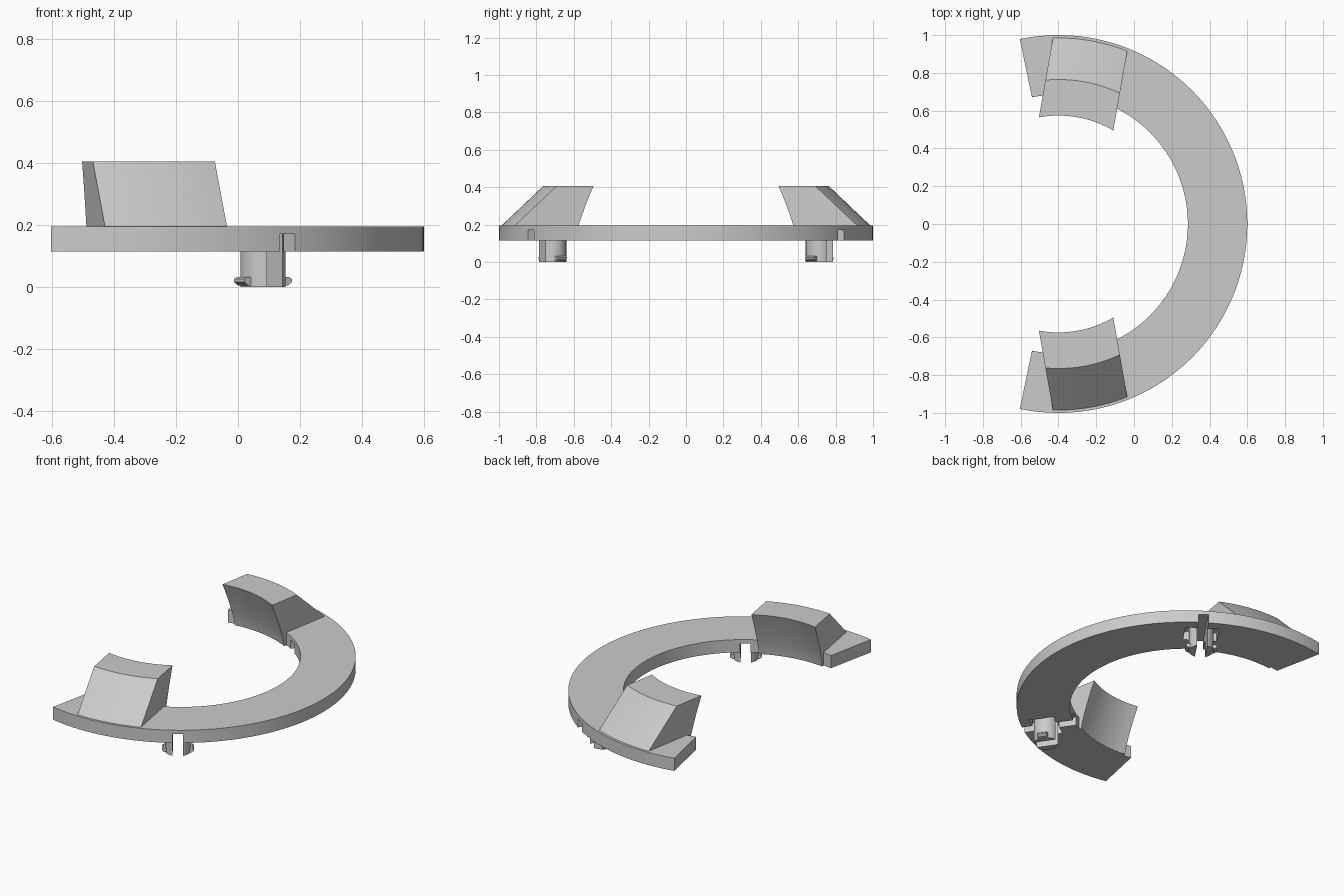
import bpy
import bmesh
from math import sin, cos, radians, sqrt, asin
from mathutils import Matrix, Vector

cube = bpy.data.objects.get("Cube")
if cube:
    bpy.data.objects.remove(cube, do_unlink=True)

grey = bpy.data.materials.new("plain_grey")
grey.use_nodes = True
grey.diffuse_color = (0.6, 0.6, 0.6, 1)
grey.node_tree.nodes["Principled BSDF"].inputs["Base Color"].default_value = grey.diffuse_color

CENTRE = Vector((-0.4, 0, 0))
OUTER, INNER = 1.0, 0.685
BOTTOM, TOP, RECESS = 0.115, 0.195, 0.17
PEG_R, PEG_ANGLE, BLOCK_ANGLE, END_ANGLE = 0.86, 56, 80, 101.8


def loft(name, sections, angle=0):
    """Skin a list of closed sections, cap both ends, turn about the ring centre."""
    bm = bmesh.new()
    rows = [[bm.verts.new(p) for p in s] for s in sections]
    n = len(rows[0])
    for a, b in zip(rows, rows[1:]):
        for i in range(n):
            j = (i + 1) % n
            bm.faces.new((a[i], a[j], b[j], b[i]))
    bm.faces.new(rows[0])
    bm.faces.new(rows[-1])
    bmesh.ops.recalc_face_normals(bm, faces=bm.faces)
    bm.transform(Matrix.Translation(CENTRE) @ Matrix.Rotation(radians(angle), 4, 'Z'))
    mesh = bpy.data.meshes.new(name)
    bm.to_mesh(mesh)
    bm.free()
    mesh.materials.append(grey)
    obj = bpy.data.objects.new(name, mesh)
    bpy.context.collection.objects.link(obj)
    return obj


def prism(name, outline, z0, z1, angle):
    return loft(name, [[(x, y, z) for x, y in outline] for z in (z0, z1)], angle)


def activate(obj):
    bpy.ops.object.select_all(action='DESELECT')
    obj.select_set(True)
    bpy.context.view_layer.objects.active = obj


def smooth(obj):
    activate(obj)
    bpy.ops.object.shade_smooth_by_angle(angle=radians(25))


def cut(target, cutter):
    cutter.hide_render = True
    mod = target.modifiers.new("cut", 'BOOLEAN')
    mod.operation = 'DIFFERENCE'
    mod.solver = 'EXACT'
    mod.object = cutter
    activate(target)
    bpy.ops.object.modifier_apply(modifier=mod.name)
    bpy.data.objects.remove(cutter, do_unlink=True)


def box(x0, x1, half):
    return [(x0, -half), (x1, -half), (x1, half), (x0, half)]


# Flat ring segment
STEPS = 96
section = [(INNER, BOTTOM), (OUTER, BOTTOM), (OUTER, TOP), (INNER, TOP)]
angles = [radians(END_ANGLE * (2 * i / STEPS - 1)) for i in range(STEPS + 1)]
ring = loft("ring_segment", [[(r * cos(a), r * sin(a), z) for r, z in section] for a in angles])

# Wedge block profile: sloped outside, flat top, hollow inner face
BLOCK = [(0.985, TOP), (0.765, 0.405), (0.574, 0.405), (0.596, 0.35), (0.615, 0.3),
         (0.634, 0.245), (0.65, TOP), (0.661, 0.155), (0.668, BOTTOM),
         (0.72, BOTTOM), (0.72, 0.18), (0.985, 0.18)]
HALF_WIDTH = 0.2

# Peg half outline and its snap barb, in radial / tangential coordinates
SLOT, RAD = 0.03, 0.073
start = asin(SLOT / RAD)
arc = [start + (radians(180) - 2 * start) * i / 16 for i in range(17)]
BARB = [(0.055, 0.005), (0.078, 0.005), (0.092, 0.016), (0.092, 0.025),
        (0.082, 0.032), (0.055, 0.032)]

for side, label in ((1, "back"), (-1, "front")):
    # Parallel-sided block following the ring curve
    ts = [HALF_WIDTH * (i / 8 - 1) for i in range(17)]
    block = loft(label + "_wedge_block",
                 [[(sqrt(r * r - t * t), t, z) for r, z in BLOCK] for t in ts],
                 side * BLOCK_ANGLE)
    smooth(block)

    # Radial channel and peg recess under the ring
    turn = side * PEG_ANGLE
    cut(ring, prism("channel_cutter", box(0.6, 1.1, SLOT), 0.05, RECESS, turn))
    cut(ring, prism("recess_cutter", box(PEG_R - RAD, PEG_R + RAD, 0.1), 0.05, RECESS, turn))

    # Split peg with a barb on each half
    for half, half_name in ((1, "left"), (-1, "right")):
        name = f"{label}_{half_name}_peg"
        peg = prism(name, [(PEG_R + RAD * cos(a), half * RAD * sin(a)) for a in arc],
                    0, RECESS + 0.005, turn)
        smooth(peg)
        loft(name + "_barb", [[(PEG_R + x, half * s, z) for s, z in BARB]
                              for x in (-0.03, 0.03)], turn)

smooth(ring)
